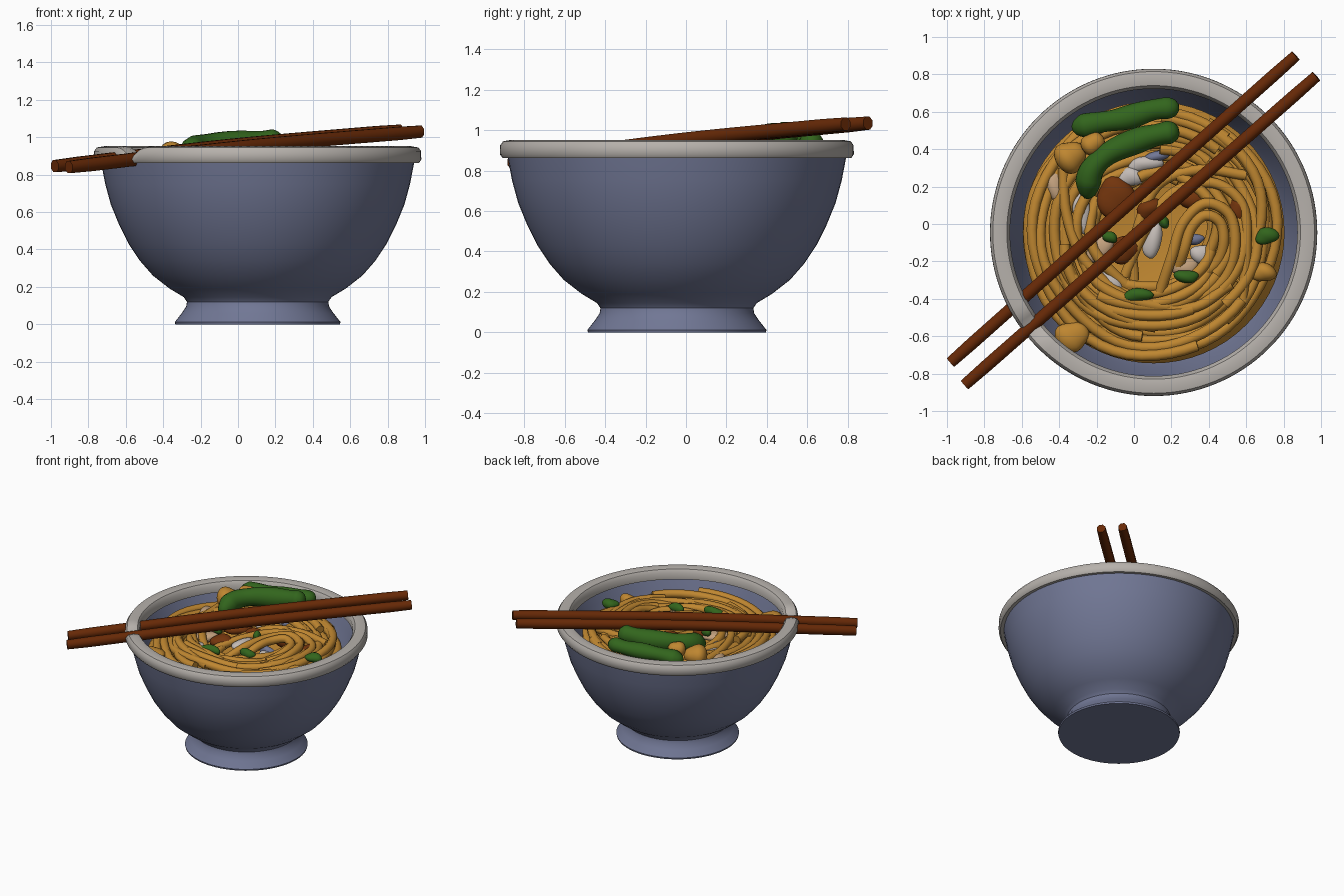
import bpy, bmesh, math, random
from mathutils import Vector

if "Cube" in bpy.data.objects:
    bpy.data.objects.remove(bpy.data.objects["Cube"])

random.seed(4)
CX, CY = 0.105, -0.045        # bowl centre


def material(name, rgb):
    m = bpy.data.materials.new(name)
    m.diffuse_color = (*rgb, 1)
    m.use_nodes = True
    m.node_tree.nodes["Principled BSDF"].inputs["Base Color"].default_value = m.diffuse_color
    return m


BLUE = material("blue_glaze", (0.165, 0.185, 0.30))
RIM = material("pale_grey", (0.47, 0.44, 0.41))
NOODLE = material("noodle_yellow", (0.52, 0.24, 0.03))
GREEN = material("leaf_green", (0.032, 0.13, 0.012))
WOOD = material("wood_brown", (0.135, 0.022, 0.002))
MEAT = material("meat_brown", (0.17, 0.035, 0.004))
PALE = material("pale_slice", (0.55, 0.50, 0.47))
TAN = material("tan_slice", (0.55, 0.36, 0.21))


def finish(name, bm, mat, angle=40):
    bmesh.ops.recalc_face_normals(bm, faces=bm.faces)
    me = bpy.data.meshes.new(name)
    bm.to_mesh(me)
    bm.free()
    me.materials.append(mat)
    ob = bpy.data.objects.new(name, me)
    bpy.context.collection.objects.link(ob)
    bpy.ops.object.select_all(action='DESELECT')
    ob.select_set(True)
    bpy.context.view_layer.objects.active = ob
    bpy.ops.object.shade_smooth_by_angle(angle=math.radians(angle))
    return ob


def lathe(name, profile, mat, closed=False, n=64):
    bm = bmesh.new()
    rings = [[bm.verts.new((CX + r * math.cos(2 * math.pi * i / n),
                            CY + r * math.sin(2 * math.pi * i / n), z))
              for i in range(n)] for r, z in profile]
    pairs = list(zip(rings, rings[1:]))
    if closed:
        pairs.append((rings[-1], rings[0]))
    for a, b in pairs:
        for i in range(n):
            j = (i + 1) % n
            bm.faces.new((a[i], a[j], b[j], b[i]))
    if not closed:
        bm.faces.new(rings[0])
        bm.faces.new(rings[-1])
    return finish(name, bm, mat)


def smooth_path(pts, steps=8):
    """Catmull-Rom samples through the points."""
    p = [Vector(q) for q in pts]
    p = [2 * p[0] - p[1]] + p + [2 * p[-1] - p[-2]]
    out = []
    for a, b, c, d in zip(p, p[1:], p[2:], p[3:]):
        for k in range(steps):
            t = k / steps
            out.append(0.5 * (2 * b + (c - a) * t + (2 * a - 5 * b + 4 * c - d) * t * t
                              + (3 * b - a - 3 * c + d) * t ** 3))
    return out + [p[-2]]


def tube(bm, path, radius, tall=1.0, sides=8):
    """Sweep a round section along a path; radius is a function of 0..1."""
    rings, last = [], len(path) - 1
    for i, p in enumerate(path):
        d = (path[min(i + 1, last)] - path[max(i - 1, 0)]).normalized()
        side = d.cross(Vector((0, 0, 1))).normalized()
        up = side.cross(d)
        r = radius(i / last)
        rings.append([bm.verts.new(p + r * (math.cos(a) * side + tall * math.sin(a) * up))
                      for a in (2 * math.pi * (k + 0.5) / sides for k in range(sides))])
    for a, b in zip(rings, rings[1:]):
        for k in range(sides):
            j = (k + 1) % sides
            bm.faces.new((a[k], a[j], b[j], b[k]))
    bm.faces.new(rings[0])
    bm.faces.new(rings[-1])


def lump(name, mat, loc, size, turn=0):
    bm = bmesh.new()
    bmesh.ops.create_icosphere(bm, subdivisions=3, radius=1)
    for v in bm.verts:
        v.co *= 1 + 0.10 * math.sin(3 * v.co.x + 2 * v.co.y + 9 * loc[0])
        v.co = Vector((v.co.x * size[0], v.co.y * size[1], v.co.z * size[2]))
    ob = finish(name, bm, mat, 60)
    ob.location, ob.rotation_euler = loc, (0, 0, math.radians(turn))


# Bowl with flared foot
lathe("bowl", [(0.44, 0), (0.443, 0.012), (0.405, 0.06), (0.382, 0.095), (0.378, 0.12),
               (0.395, 0.145), (0.47, 0.19), (0.56, 0.26), (0.63, 0.34), (0.69, 0.43),
               (0.74, 0.53), (0.785, 0.64), (0.815, 0.75), (0.838, 0.87), (0.79, 0.87),
               (0.765, 0.80), (0.72, 0.66), (0.64, 0.50), (0.48, 0.35), (0.25, 0.27)], BLUE)

# Thick rim, dipping where a chopstick lies in it
rim = lathe("rim", [(0.825, 0.865), (0.862, 0.862), (0.875, 0.88), (0.874, 0.925),
                    (0.86, 0.945), (0.82, 0.952), (0.785, 0.945), (0.768, 0.92),
                    (0.77, 0.87)], RIM, closed=True, n=128)
for v in rim.data.vertices:
    deg = math.degrees(math.atan2(v.co.y - CY, v.co.x - CX)) % 360
    if v.co.z > 0.9:
        v.co.z -= 0.05 * math.exp(-((deg - 218) / 4) ** 2)

# Packed noodle bed below the loose strands
lathe("noodle_bed", [(0.66, 0.58), (0.70, 0.70), (0.66, 0.745), (0.50, 0.75),
                     (0.36, 0.73), (0.25, 0.70), (0.05, 0.69)], NOODLE)


# Noodle strands: wavy arcs in two layers
def strand(bm, r, z, start, sweep, dx=0, dy=0):
    ph, n = random.uniform(0, 6.28), max(8, int(sweep * 9))
    path = []
    for i in range(n + 1):
        a = start + sweep * i / n
        rr = r + 0.015 * math.sin(2 * a + ph) + 0.008 * math.sin(5 * a + ph)
        path.append(Vector((CX - 0.01 + dx + rr * math.cos(a), CY + dy + rr * math.sin(a),
                            z + 0.018 * math.sin(3 * a + ph))))
    tube(bm, path, lambda t: 0.031)


bm = bmesh.new()
for k in range(7):
    strand(bm, 0.655 - 0.058 * k, 0.77 + 0.004 * k, random.uniform(0, 6.28), 5.9)
for k in range(6):     # left and lower bundle
    strand(bm, 0.66 - 0.066 * k, 0.82, 2.0 + 0.12 * k, 3.2 + random.uniform(-.3, .5),
           random.uniform(-.015, .015), random.uniform(-.02, .02))
for k in range(5):     # right side bundle
    strand(bm, 0.60 - 0.07 * k, 0.815 + 0.006 * k, -0.9 + 0.1 * k, 2.1 + random.uniform(-.3, .4), 0.02)
for k in range(3):     # strands along the back
    strand(bm, 0.64 - 0.075 * k, 0.835, 0.9, 1.5)
for k in range(6):     # skewed crossing strands
    strand(bm, random.uniform(0.42, 0.56), 0.835, random.uniform(2.5, 6.0), 1.5,
           random.uniform(-.08, .08), random.uniform(-.08, .08))
# Central curl and straight strands
for s in (1.0, 0.62):
    curl = [(-0.24, -0.30, -.05), (-0.18, -0.12, .0), (-0.12, 0.06, .01), (0, 0.17, .02),
            (0.13, 0.11, .01), (0.16, -0.06, 0), (0.10, -0.24, -.03), (-0.06, -0.36, -.07)]
    tube(bm, smooth_path([(0.38 + x * s, -0.06 + y * s, 0.865 + z) for x, y, z in curl]),
         lambda t: 0.031)
for pts in ([(-0.05, -0.28, .80), (0.05, -0.05, .83), (0.2, 0.16, .84), (0.42, 0.22, .84),
             (0.58, 0.1, .84), (0.6, -0.15, .84), (0.58, -0.4, .82)],
            [(0.0, -0.3, .79), (0.0, -0.1, .81), (0.12, 0.2, .83), (0.35, 0.29, .83), (0.6, 0.26, .82)],
            [(-0.38, 0.3, .84), (-0.36, 0.05, .84), (-0.26, -0.2, .84), (-0.02, -0.4, .83),
             (0.3, -0.45, .83), (0.52, -0.32, .84)]):
    tube(bm, smooth_path(pts), lambda t: 0.03)
finish("noodles", bm, NOODLE, 60)


# Two green pods resting on the noodles
def pod(name, pts, r, tall):
    b = bmesh.new()
    tube(b, smooth_path(pts), lambda t: r * (0.25 + 0.75 * min(1, 8 * t, 9 * (1 - t)) ** 0.5)
         * (1 + 0.08 * math.sin(14 * t)), tall, 12)
    finish(name, b, GREEN, 70)


pod("green_pod_back", [(-0.33, 0.51, 0.91), (-0.2, 0.54, 0.925), (-0.05, 0.565, 0.925),
                       (0.1, 0.61, 0.935), (0.24, 0.625, 0.945)], 0.062, 0.9)
pod("green_pod_front", [(-0.25, 0.14, 0.88), (-0.23, 0.28, 0.935), (-0.13, 0.38, 0.955),
                        (0.03, 0.45, 0.96), (0.14, 0.48, 0.97), (0.24, 0.50, 0.975)], 0.066, 1.1)

# Egg pieces
for loc, size in (((-0.34, 0.36, 0.90), (0.085, 0.085, 0.075)),
                  ((-0.22, 0.43, 0.94), (0.06, 0.06, 0.06)),
                  ((-0.33, -0.60, 0.82), (0.09, 0.08, 0.05)),
                  ((0.69, -0.26, 0.82), (0.07, 0.05, 0.05))):
    lump("egg_piece", NOODLE, loc, size)

# Meat pieces
for x, y, a, b, t in ((-0.10, 0.14, 0.10, 0.11, 20), (-0.05, -0.14, 0.08, 0.07, 30),
                      (0.32, 0.14, 0.09, 0.06, 10), (0.56, 0.08, 0.05, 0.07, 30),
                      (0.08, 0.08, 0.08, 0.05, 40)):
    lump("meat_piece", MEAT, (x, y, 0.82), (a, b, 0.05), t)

# Pale and tan slices between the strands
for m, x, y, a, b, t in ((PALE, -0.28, 0.07, 0.045, 0.12, 10), (PALE, 0.06, 0.32, 0.10, 0.04, 10),
                         (PALE, -0.02, 0.25, 0.07, 0.05, 0), (BLUE, 0.12, 0.36, 0.08, 0.03, 20),
                         (BLUE, 0.31, -0.08, 0.07, 0.03, 0), (PALE, 0.36, -0.16, 0.06, 0.05, 0),
                         (TAN, -0.18, -0.13, 0.05, 0.10, -40), (PALE, -0.14, -0.31, 0.08, 0.05, -30),
                         (TAN, 0.27, -0.23, 0.08, 0.05, 10), (TAN, -0.42, 0.2, 0.05, 0.09, 10),
                         (PALE, 0.10, -0.09, 0.05, 0.10, -20)):
    lump("soup_slice", m, (x, y, 0.82), (a, b, 0.035), t)

# Chopped green pieces
for x, y, a, b, t in ((0.71, -0.065, 0.065, 0.045, 15), (0.28, -0.28, 0.07, 0.035, 0),
                      (0.02, -0.38, 0.085, 0.035, 5), (-0.13, -0.07, 0.04, 0.03, -30),
                      (0.16, 0.01, 0.03, 0.035, 0)):
    lump("green_piece", GREEN, (x, y, 0.865), (a, b, 0.035), t)


# Chopsticks: gently bowed, eight-sided bars lying across the rim
def chopstick(name, a, b):
    a, b = Vector(a), Vector(b)
    mid = (a + b) / 2 + Vector((0, 0, 0.014))
    bm = bmesh.new()
    tube(bm, smooth_path([a, mid, b]), lambda t: 0.036 if 0 < t < 1 else 0.033, 1.06)
    finish(name, bm, WOOD, 50)


chopstick("chopstick_back", (-0.98, -0.74, 0.845), (0.865, 0.90, 1.035))
chopstick("chopstick_front", (-0.905, -0.86, 0.84), (0.975, 0.79, 1.03))
